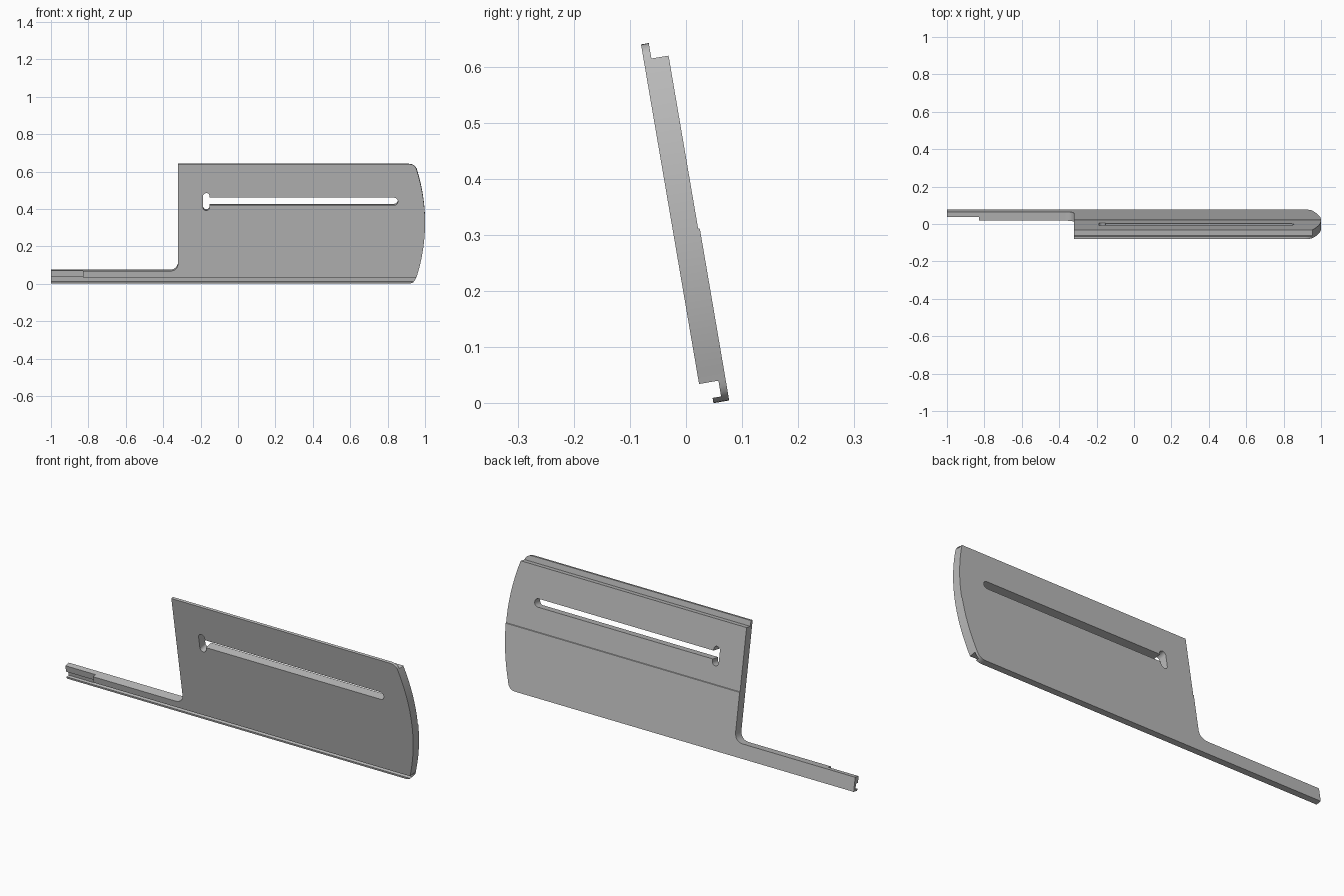
import bpy, bmesh, math
from mathutils import Matrix, Vector

cube = bpy.data.objects.get("Cube")
if cube:
    bpy.data.objects.remove(cube, do_unlink=True)

LEAN = math.radians(9.7)
grey = bpy.data.materials.new("plain grey")
grey.use_nodes = True
grey.diffuse_color = (0.5, 0.5, 0.5, 1)
grey.node_tree.nodes["Principled BSDF"].inputs["Base Color"].default_value = (0.5, 0.5, 0.5, 1)


def prism(name, points, start, span):
    """Closed prism: a polygon of 3D points swept along span."""
    bm = bmesh.new()
    face = bm.faces.new([bm.verts.new(Vector(p) + Vector(start)) for p in points])
    swept = bmesh.ops.extrude_face_region(bm, geom=[face])["geom"]
    bmesh.ops.translate(bm, vec=span, verts=[v for v in swept if isinstance(v, bmesh.types.BMVert)])
    bmesh.ops.recalc_face_normals(bm, faces=bm.faces)
    mesh = bpy.data.meshes.new(name)
    bm.to_mesh(mesh)
    bm.free()
    obj = bpy.data.objects.new(name, mesh)
    mesh.materials.append(grey)
    bpy.context.collection.objects.link(obj)
    return obj


def through(name, outline):
    """Prism of an (x, height) outline running through the plate thickness."""
    return prism(name, [(x, 0, z) for x, z in outline], (0, -0.1, 0), (0, 0.2, 0))


def bend(a, control, b, steps):
    """Points on a quadratic curve from a to b."""
    a, c, b = Vector(a), Vector(control), Vector(b)
    ts = [i / steps for i in range(steps + 1)]
    return [tuple(a * (1 - t) ** 2 + c * 2 * t * (1 - t) + b * t * t) for t in ts]


def capsule(x0, x1, z0, z1):
    """Rounded slot outline, long in either direction."""
    r = min(x1 - x0, z1 - z0) / 2
    points = []
    for i in range(24):
        a = math.tau * (i + 0.5) / 24
        cx = x1 - r if math.cos(a) > 0 else x0 + r
        cz = z1 - r if math.sin(a) > 0 else z0 + r
        points.append((cx + r * math.cos(a), cz + r * math.sin(a)))
    return points


def combine(obj, tool, operation):
    mod = obj.modifiers.new("cut", "BOOLEAN")
    mod.operation, mod.solver, mod.object = operation, "EXACT", tool
    bpy.context.view_layer.update()
    result = bpy.data.meshes.new_from_object(obj.evaluated_get(bpy.context.evaluated_depsgraph_get()))
    obj.modifiers.clear()
    obj.data = result
    bpy.data.objects.remove(tool, do_unlink=True)


# Plate cross-section: front lip on top, stepped back face, thin web and foot below
section = [(0, -0.02), (0, 0.31), (-0.003, 0.312), (-0.003, 0.624), (-0.034, 0.624),
           (-0.034, 0.67), (-0.048, 0.67), (-0.048, 0.038), (-0.013, 0.038),
           (-0.013, 0.0095), (-0.0285, 0.0095), (-0.0285, -0.02)]
plate = prism("slotted_plate", [(0, y, z) for y, z in section], (-1.05, 0, 0), (2.1, 0, 0))

# Outline: long arm, inside fillet, curved end with rounded corners
outline = [(-1, 0), (-1, 0.071)]
outline += bend((-0.37, 0.071), (-0.32, 0.071), (-0.32, 0.121), 8)
outline += [(-0.32, 0.652)]
outline += bend((0.91, 0.652), (0.948, 0.652), (0.955, 0.622), 6)
outline += bend((0.955, 0.622), (1.045, 0.331), (0.955, 0.04), 24)[1:]
outline += bend((0.955, 0.04), (0.948, 0), (0.91, 0), 6)[1:]
combine(plate, through("outline", outline), "INTERSECT")

# Long slot and its upright entry slot
combine(plate, through("long_slot", capsule(-0.18, 0.855, 0.429, 0.47)), "DIFFERENCE")
combine(plate, through("entry_slot", capsule(-0.187, -0.152, 0.4, 0.495)), "DIFFERENCE")

# Thinner front at the tip of the arm
tip = [(-1.1, -0.06, 0.02), (-0.83, -0.06, 0.02), (-0.83, -0.06, 0.1), (-1.1, -0.06, 0.1)]
combine(plate, prism("tip_relief", tip, (0, 0, 0), (0, 0.0315, 0)), "DIFFERENCE")

# Lean the plate towards the front and stand it on the floor
plate.data.transform(Matrix.Translation((0, 0.077, 0.005)) @ Matrix.Rotation(LEAN, 4, "X"))
bpy.ops.object.select_all(action="DESELECT")
plate.select_set(True)
bpy.context.view_layer.objects.active = plate
bpy.ops.object.shade_smooth_by_angle(angle=math.radians(25))
